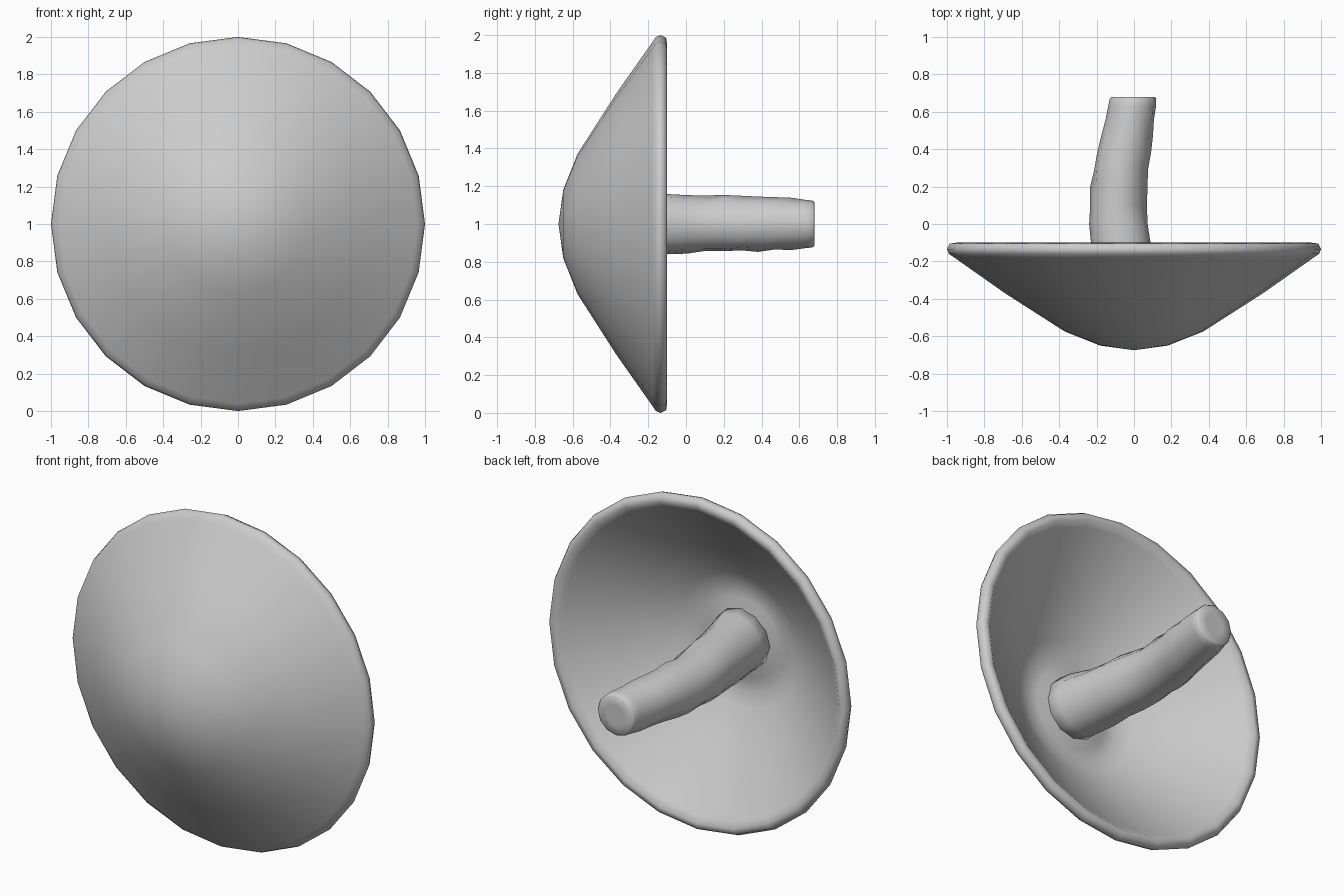
import bpy, bmesh, math, random
from mathutils import Vector

if "Cube" in bpy.data.objects:
    bpy.data.objects.remove(bpy.data.objects["Cube"])

random.seed(4)


def skin_rings(name, rings, start=None, end=None):
    """Skin a list of vertex rings, closing each end with a pole point."""
    bm = bmesh.new()
    loops = [[bm.verts.new(p) for p in ring] for ring in rings]
    n = len(loops[0])
    for a, b in zip(loops, loops[1:]):
        for i in range(n):
            j = (i + 1) % n
            bm.faces.new((a[i], a[j], b[j], b[i]))
    for loop, pole in ((loops[0], start), (loops[-1], end)):
        tip = bm.verts.new(pole)
        for i in range(n):
            bm.faces.new((loop[i], loop[(i + 1) % n], tip))
    bmesh.ops.recalc_face_normals(bm, faces=bm.faces)
    mesh = bpy.data.meshes.new(name)
    bm.to_mesh(mesh)
    bm.free()
    mesh.shade_smooth()
    obj = bpy.data.objects.new(name, mesh)
    bpy.context.collection.objects.link(obj)
    return obj


def ring(cx, y, radius, sides, wobble=0.0):
    pts = []
    for i in range(sides):
        a = 2 * math.pi * i / sides
        r = radius + random.uniform(-wobble, wobble)
        pts.append(Vector((cx + r * math.cos(a), y, 1 + r * math.sin(a))))
    return pts


# Mushroom cap: outer dome, rolled rim, hollow underside (radius, y)
cap_profile = [
    (0.18, -0.65), (0.37, -0.575), (0.69, -0.37), (0.96, -0.18),
    (0.99, -0.16), (1.0, -0.135), (0.985, -0.105), (0.95, -0.10),
    (0.915, -0.13), (0.78, -0.24), (0.58, -0.39), (0.40, -0.505),
    (0.32, -0.54), (0.24, -0.54), (0.18, -0.52),
]
skin_rings("mushroom_cap", [ring(0, y, r, 24) for r, y in cap_profile],
           (0, -0.675, 1), (0, -0.52, 1))

# Stem: gently curved, slightly lumpy, rounded end (centre x, y, radius)
stem_path = [
    (0.0, -0.56, 0.185), (-0.015, -0.45, 0.18), (-0.04, -0.32, 0.17),
    (-0.055, -0.20, 0.163), (-0.068, -0.10, 0.161), (-0.08, 0.0, 0.155),
    (-0.085, 0.10, 0.148), (-0.08, 0.20, 0.150), (-0.07, 0.29, 0.145),
    (-0.055, 0.38, 0.143), (-0.04, 0.47, 0.138), (-0.022, 0.56, 0.133),
    (-0.01, 0.63, 0.128), (-0.005, 0.67, 0.124), (-0.005, 0.68, 0.115),
    (-0.005, 0.679, 0.06),
]
skin_rings("mushroom_stem",
           [ring(x, y, r, 12, 0.006 if y < 0.6 else 0.0) for x, y, r in stem_path],
           (0.0, -0.56, 1), (-0.005, 0.678, 1))
